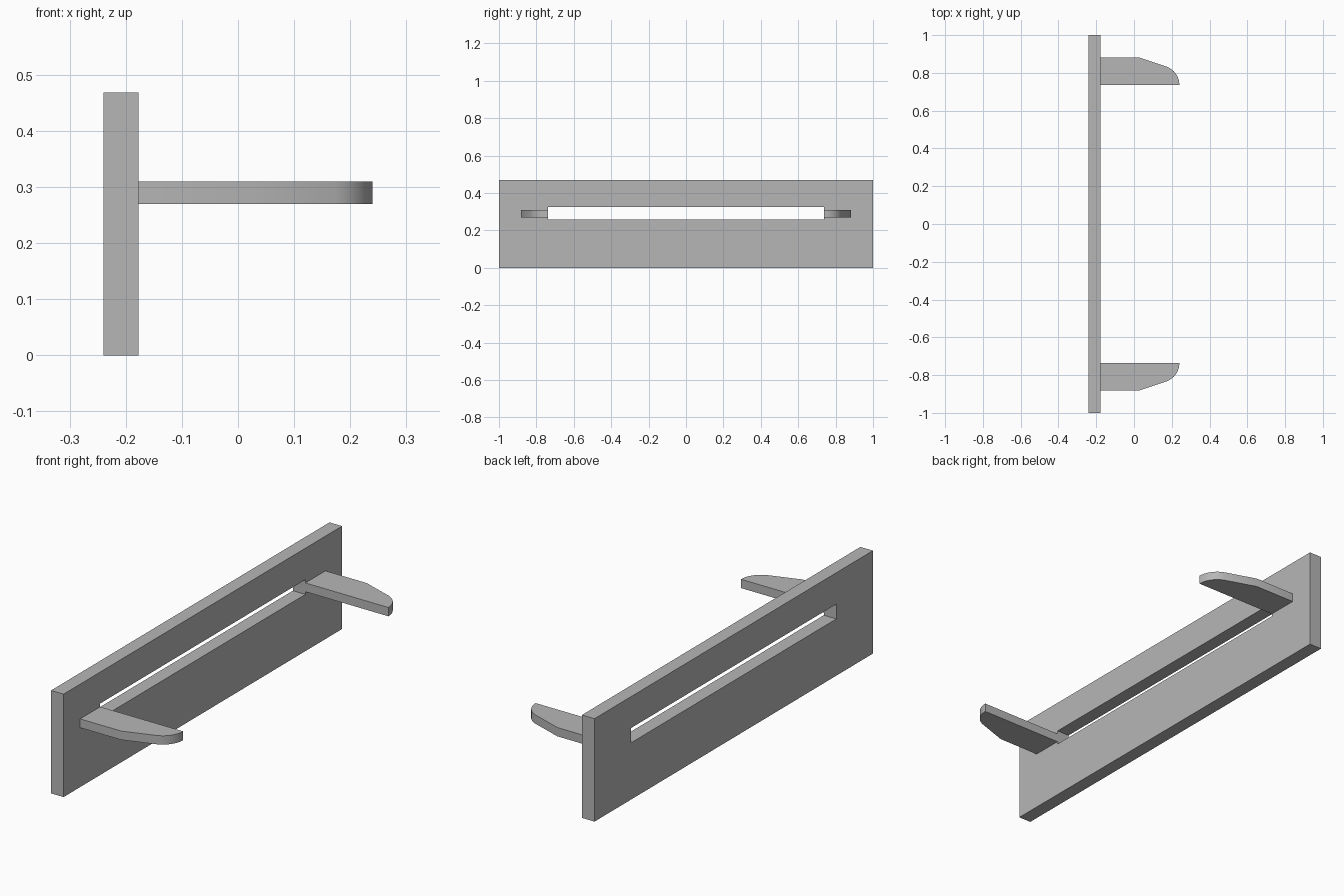
import bpy
import bmesh
from math import cos, sin, radians

cube = bpy.data.objects.get("Cube")
if cube:
    bpy.data.objects.remove(cube, do_unlink=True)

grey = bpy.data.materials.new("plain grey")
grey.use_nodes = True
grey.diffuse_color = (0.47, 0.47, 0.47, 1)
grey.node_tree.nodes["Principled BSDF"].inputs["Base Color"].default_value = (0.47, 0.47, 0.47, 1)


def extruded(name, bm, offset):
    """Thicken the flat faces in bm by offset and make an object."""
    result = bmesh.ops.extrude_face_region(bm, geom=bm.faces[:], use_keep_orig=True)
    moved = [g for g in result["geom"] if isinstance(g, bmesh.types.BMVert)]
    bmesh.ops.translate(bm, verts=moved, vec=offset)
    bmesh.ops.recalc_face_normals(bm, faces=bm.faces[:])
    mesh = bpy.data.meshes.new(name)
    bm.to_mesh(mesh)
    bm.free()
    mesh.materials.append(grey)
    obj = bpy.data.objects.new(name, mesh)
    bpy.context.collection.objects.link(obj)
    return obj


BACK, FACE, TIP = -0.24, -0.177, 0.24
INNER, OUTER = 0.737, 0.881


def rectangle(bm, half_width, low, high):
    corners = ((-1, low), (1, low), (1, high), (-1, high))
    return [bm.verts.new((BACK, side * half_width, z)) for side, z in corners]


# Upright plate with a long slot
bm = bmesh.new()
rim = rectangle(bm, 1, 0, 0.468)
slot = rectangle(bm, INNER, 0.258, 0.325)
for i in range(4):
    j = (i + 1) % 4
    bm.faces.new((rim[i], rim[j], slot[j], slot[i]))
extruded("slotted_plate", bm, (FACE - BACK, 0, 0))

# Pair of arms with rounded outer tips
radius = 0.102
arc = [radians(68 * i / 12) for i in range(13)]
outline = [(FACE, INNER)]
outline += [(TIP - radius + radius * cos(a), INNER + radius * sin(a)) for a in arc]
outline += [(0.03, OUTER), (FACE, OUTER)]
for name, side in (("right_arm", -1), ("left_arm", 1)):
    bm = bmesh.new()
    bm.faces.new([bm.verts.new((x, side * y, 0.27)) for x, y in outline])
    arm = extruded(name, bm, (0, 0, 0.04))
    bpy.ops.object.select_all(action="DESELECT")
    arm.select_set(True)
    bpy.context.view_layer.objects.active = arm
    bpy.ops.object.shade_smooth_by_angle(angle=radians(30))
